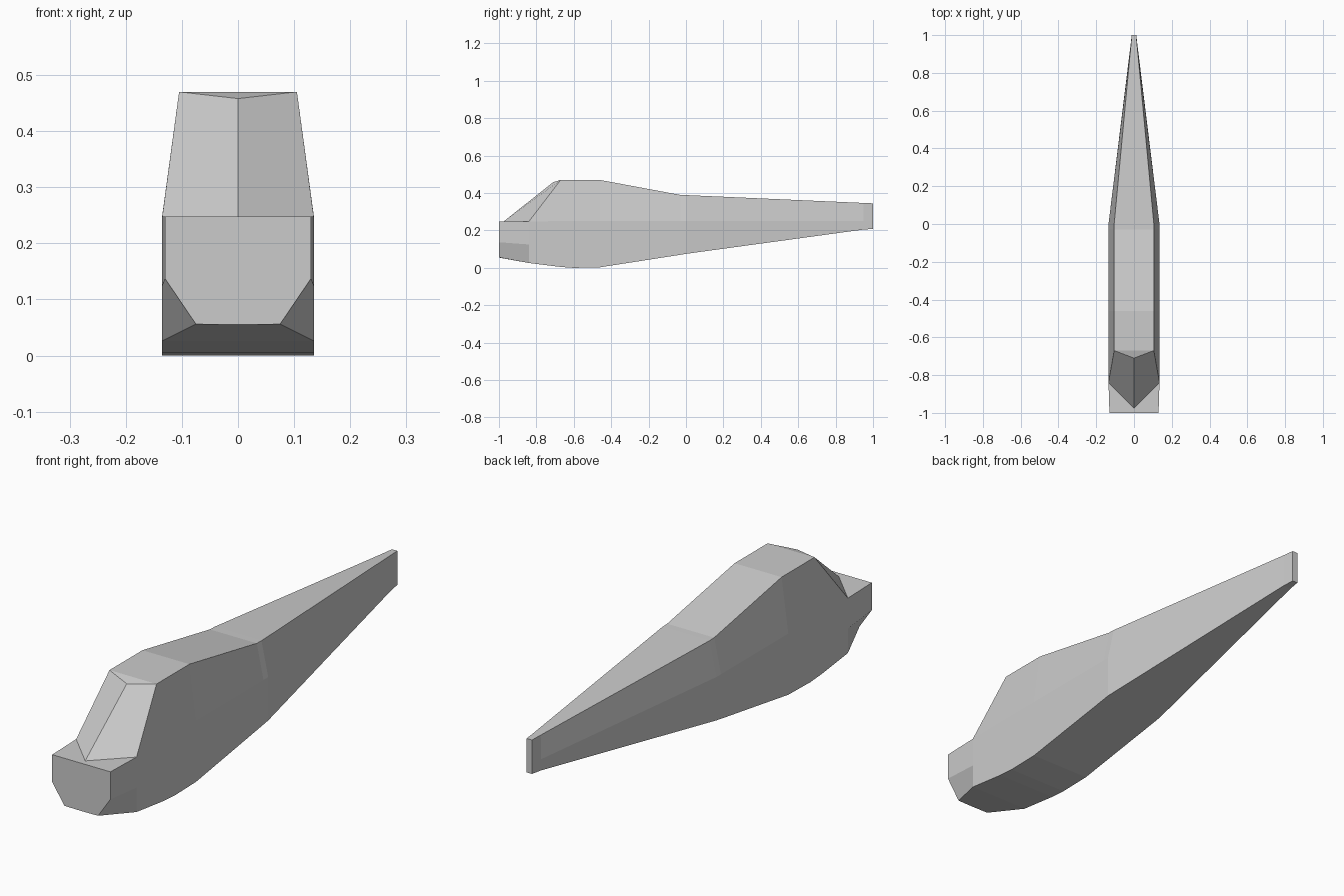
import bpy, bmesh

if "Cube" in bpy.data.objects:
    bpy.data.objects.remove(bpy.data.objects["Cube"])

bm = bmesh.new()

def face(*pts):
    bm.faces.new([bm.verts.new(p) for p in pts])

# Hull stations: y, bottom z, belt z, top z, half width at belt, half width at top
stations = [
    (-0.67, 0.005, 0.25, 0.47, 0.135, 0.105),
    (-0.60, 0.00, 0.25, 0.47, 0.135, 0.105),
    (-0.46, 0.003, 0.25, 0.47, 0.135, 0.105),
    (-0.03, 0.07, 0.25, 0.39, 0.135, 0.105),
    (0.00, 0.075, 0.25, 0.389, 0.135, 0.105),
    (0.95, 0.205, 0.25, 0.347, 0.018, 0.016),
    (1.00, 0.208, 0.25, 0.345, 0.012, 0.012),
]

def half_ring(s):
    y, zb, zm, zt, wm, wt = s
    return [(0, y, zb), (wm, y, zb), (wm, y, zm), (wt, y, zt), (0, y, zt)]

# Right half of cabin and tail boom
rings = [half_ring(s) for s in stations]
for a, b in zip(rings, rings[1:]):
    for i in range(4):
        face(a[i], b[i], b[i + 1], a[i + 1])
face(*rings[-1])

# Nose points
keel = (0, -0.84, 0.026)
low = (0.135, -0.84, 0.026)
side = (0.135, -0.84, 0.125)
belt = (0.135, -0.84, 0.248)
tip_keel = (0, -1, 0.055)
tip_low = (0.075, -1, 0.056)
tip_side = (0.13, -1, 0.137)
tip_belt = (0.13, -1, 0.248)
tip_top = (0, -1, 0.248)
glass_foot = (0, -0.975, 0.248)
glass_head = (0, -0.71, 0.458)
r = rings[0]

# Chin and cheeks behind the nose
face(keel, r[0], r[1], low)
face(low, r[1], r[2], belt, side)
face(belt, r[2], r[3])

# Nose with cut lower corners
face(tip_keel, tip_low, tip_side, tip_belt, tip_top)
face(tip_low, low, side, tip_side)
face(tip_side, side, belt, tip_belt)
face(tip_keel, keel, low, tip_low)
face(tip_top, tip_belt, belt, glass_foot)

# Windscreen pane and roof lip
face(glass_foot, belt, r[3], glass_head)
face(glass_head, r[3], r[4])

# Mirror to the left half and weld
geom = bm.verts[:] + bm.edges[:] + bm.faces[:]
copy = bmesh.ops.duplicate(bm, geom=geom)["geom"]
for v in copy:
    if isinstance(v, bmesh.types.BMVert):
        v.co.x *= -1
bmesh.ops.remove_doubles(bm, verts=bm.verts[:], dist=0.0005)
bmesh.ops.recalc_face_normals(bm, faces=bm.faces[:])

mesh = bpy.data.meshes.new("fuselage")
bm.to_mesh(mesh)
bm.free()
bpy.context.collection.objects.link(bpy.data.objects.new("fuselage", mesh))
